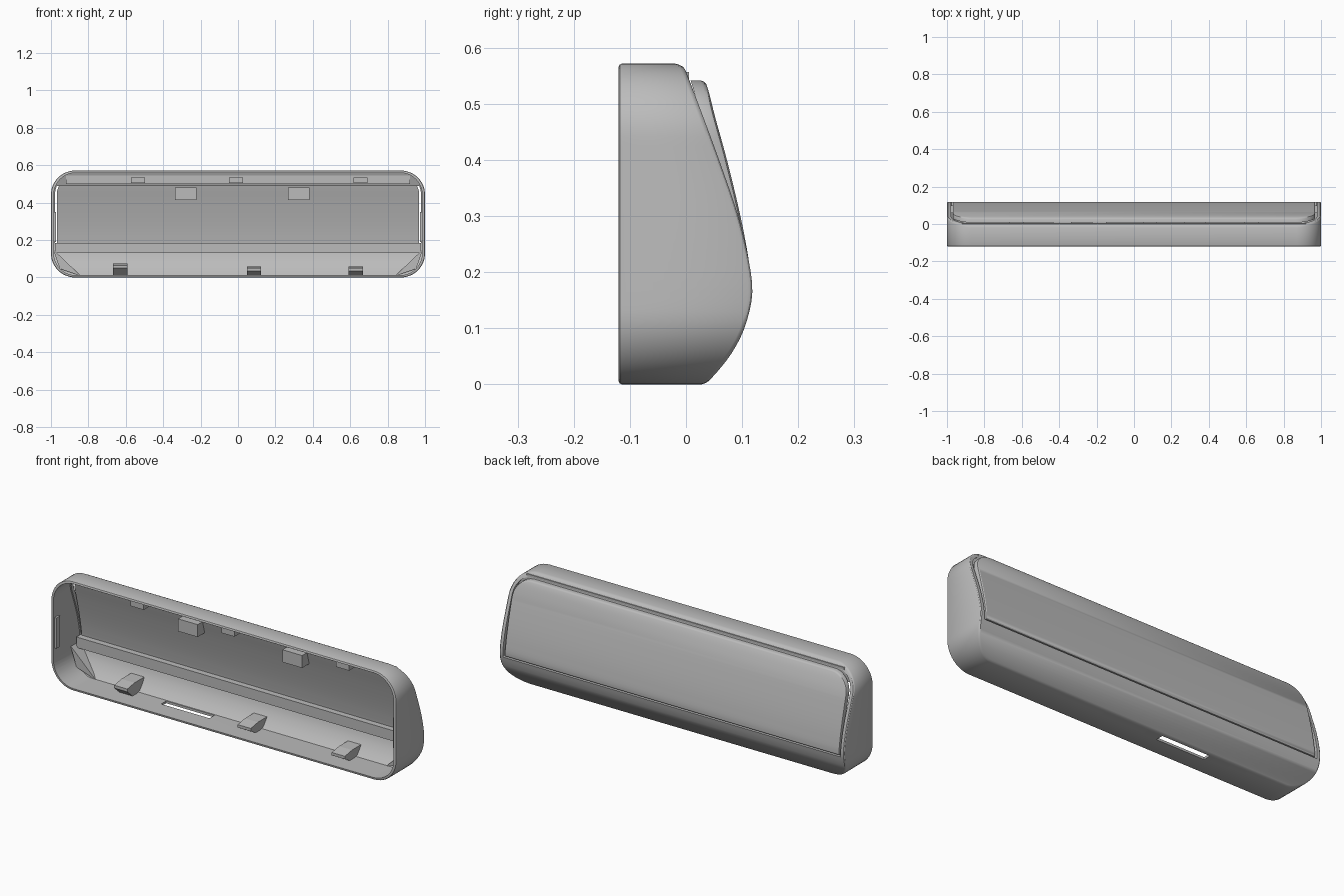
import bpy, bmesh, math

if "Cube" in bpy.data.objects:
    bpy.data.objects.remove(bpy.data.objects["Cube"], do_unlink=True)

grey = bpy.data.materials.new("plain_grey")
grey.use_nodes = True
grey.diffuse_color = (0.5, 0.5, 0.5, 1)
grey.node_tree.nodes["Principled BSDF"].inputs["Base Color"].default_value = (0.5, 0.5, 0.5, 1)

# Depth of the curved back (height, depth) for the shell and the panel
SHELL = [(0, .035), (.03, .062), (.06, .084), (.1, .104), (.16, .118), (.22, .112),
         (.3, .093), (.4, .059), (.5, .022), (.55, .003), (.565, -.004), (.572, -.012)]
PANEL = SHELL[:6] + [(.3, .097), (.4, .073), (.48, .051), (.52, .041), (.542, .034)]


def curve(points):
    """Smooth function of height through the given points."""
    last = len(points) - 1

    def slope(i):
        a, b = points[max(i - 1, 0)], points[min(i + 1, last)]
        return (b[1] - a[1]) / (b[0] - a[0])

    def depth(z):
        z = min(max(z, points[0][0]), points[-1][0])
        i = next(k for k in range(last) if z <= points[k + 1][0])
        (z0, y0), (z1, y1) = points[i], points[i + 1]
        h = z1 - z0
        t = (z - z0) / h
        return ((2*t**3 - 3*t*t + 1) * y0 + (t**3 - 2*t*t + t) * h * slope(i)
                + (3*t*t - 2*t**3) * y1 + (t**3 - t*t) * h * slope(i + 1))
    return depth


shell_back, panel_back = curve(SHELL), curve(PANEL)


def finish(name, bm, smooth=True):
    bmesh.ops.recalc_face_normals(bm, faces=bm.faces)
    mesh = bpy.data.meshes.new(name)
    bm.to_mesh(mesh)
    bm.free()
    mesh.materials.append(grey)
    ob = bpy.data.objects.new(name, mesh)
    bpy.context.collection.objects.link(ob)
    if smooth:
        shade(ob)
    return ob


def shade(ob):
    bpy.ops.object.select_all(action='DESELECT')
    ob.select_set(True)
    bpy.context.view_layer.objects.active = ob
    bpy.ops.object.shade_smooth_by_angle(angle=math.radians(30))


def right_side(hx, z0, z1, r0, r1, n=12, steps=18):
    """Right half of a rounded rectangle, from bottom to top."""
    arc = [math.pi / 2 * i / n for i in range(n + 1)]
    low = [(hx - r0 + r0 * math.sin(a), z0 + r0 - r0 * math.cos(a)) for a in arc]
    high = [(hx - r1 + r1 * math.cos(a), z1 - r1 + r1 * math.sin(a)) for a in arc]
    za, zb = z0 + r0, z1 - r1
    return low + [(hx, za + (zb - za) * i / steps) for i in range(1, steps)] + high


def slab(name, hx, z0, z1, r0, r1, levels, smooth=True):
    """Rounded slab through levels of (inset, depth function), capped by strips."""
    bm = bmesh.new()
    rings = []
    for inset, depth in levels:
        half = right_side(hx - inset, z0 + inset, z1 - inset,
                          max(r0 - inset, .002), max(r1 - inset, .002))
        pts = half + [(-x, z) for x, z in reversed(half)]
        rings.append([bm.verts.new((x, depth(z), z)) for x, z in pts])
    n = len(rings[0])
    for a, b in zip(rings, rings[1:]):
        for i in range(n):
            j = (i + 1) % n
            bm.faces.new((a[i], a[j], b[j], b[i]))
    for ring in (rings[0], rings[-1]):
        for i in range(n // 2 - 1):
            bm.faces.new((ring[i], ring[i + 1], ring[n - 2 - i], ring[n - 1 - i]))
    return finish(name, bm, smooth)


def prism(name, profile, place0, place1):
    """Straight solid between two placements of one profile."""
    bm = bmesh.new()
    a = [bm.verts.new(place0(*p)) for p in profile]
    b = [bm.verts.new(place1(*p)) for p in profile]
    bm.faces.new(a)
    bm.faces.new(b[::-1])
    for i in range(len(a)):
        j = (i + 1) % len(a)
        bm.faces.new((a[i], b[i], b[j], a[j]))
    return finish(name, bm, False)


def box(name, x, y, z):
    corners = [(y[0], z[0]), (y[1], z[0]), (y[1], z[1]), (y[0], z[1])]
    return prism(name, corners, lambda p, q: (x[0], p, q), lambda p, q: (x[1], p, q))


def flat(y):
    return lambda z: y


# Outer shell with softened rim and back edge
shell = slab("shell", 1, 0, .572, .13, .13, [
    (.006, flat(-.12)), (.002, flat(-.118)), (0, flat(-.114)),
    (0, lambda z: shell_back(z) - .008), (.002, lambda z: shell_back(z) - .003),
    (.006, shell_back)], False)

# Hollow, panel opening and bottom slot
cutters = [
    slab("cavity_cutter", .985, .012, .56, .118, .118,
         [(0, flat(-.3)), (0, lambda z: shell_back(z) - .02)], False),
    slab("opening_cutter", .978, .147, .547, .004, .1,
         [(0, flat(.006)), (0, flat(.3))], False),
    box("slot_cutter", (-.43, -.15), (-.022, .02), (-.1, .03)),
]
bpy.context.view_layer.objects.active = shell
for cutter in cutters:
    cutter.hide_render = True
    mod = shell.modifiers.new("cut", 'BOOLEAN')
    mod.operation, mod.solver, mod.object = 'DIFFERENCE', 'EXACT', cutter
    bpy.ops.object.modifier_apply(modifier=mod.name)
for cutter in cutters:
    bpy.data.objects.remove(cutter, do_unlink=True)
shade(shell)

# Back panel, standing slightly proud near the top
slab("back_panel", .969, .152, .542, .004, .1, [
    (0, lambda z: panel_back(z) - .026), (0, lambda z: panel_back(z) - .008),
    (.002, lambda z: panel_back(z) - .003), (.007, panel_back)])

# Inner ledge under the panel and lip above it
box("inner_ledge", (-.978, .978), (.06, .1), (.13, .185))
box("upper_lip", (-.92, .92), (-.015, .005), (.5, .557))

# Upper tabs and panel catches
for i, x in enumerate((-.535, -.01, .655)):
    box(f"upper_tab_{i + 1}", (x - .038, x + .038), (-.07, -.01), (.505, .535))
for i, x in enumerate((-.28, .325)):
    box(f"panel_catch_{i + 1}", (x - .057, x + .057), (-.015, .045), (.415, .48))

# Lower wedge clips
for i, (x, top) in enumerate(((-.63, .075), (.085, .06), (.63, .06))):
    wedge = [(-.02, .006), (-.07, top - .025), (-.07, top - .01), (-.01, top),
             (.07, top), (.045, .02)]
    prism(f"lower_clip_{i + 1}", wedge,
          lambda y, z: (x - .038, y, z), lambda y, z: (x + .038, y, z))

# Corner gussets and side ribs
for side, s in (("left", 1), ("right", -1)):
    prism(f"{side}_corner_gusset", [(.988, .15), (.953, .047), (.84, .008)],
          lambda x, z: (s * x, .025, z),
          lambda x, z: (s * x, shell_back(z) - .012, z))
    box(f"{side}_rib", sorted((s * .974, s * .988)), (-.11, -.08), (.19, .35))
